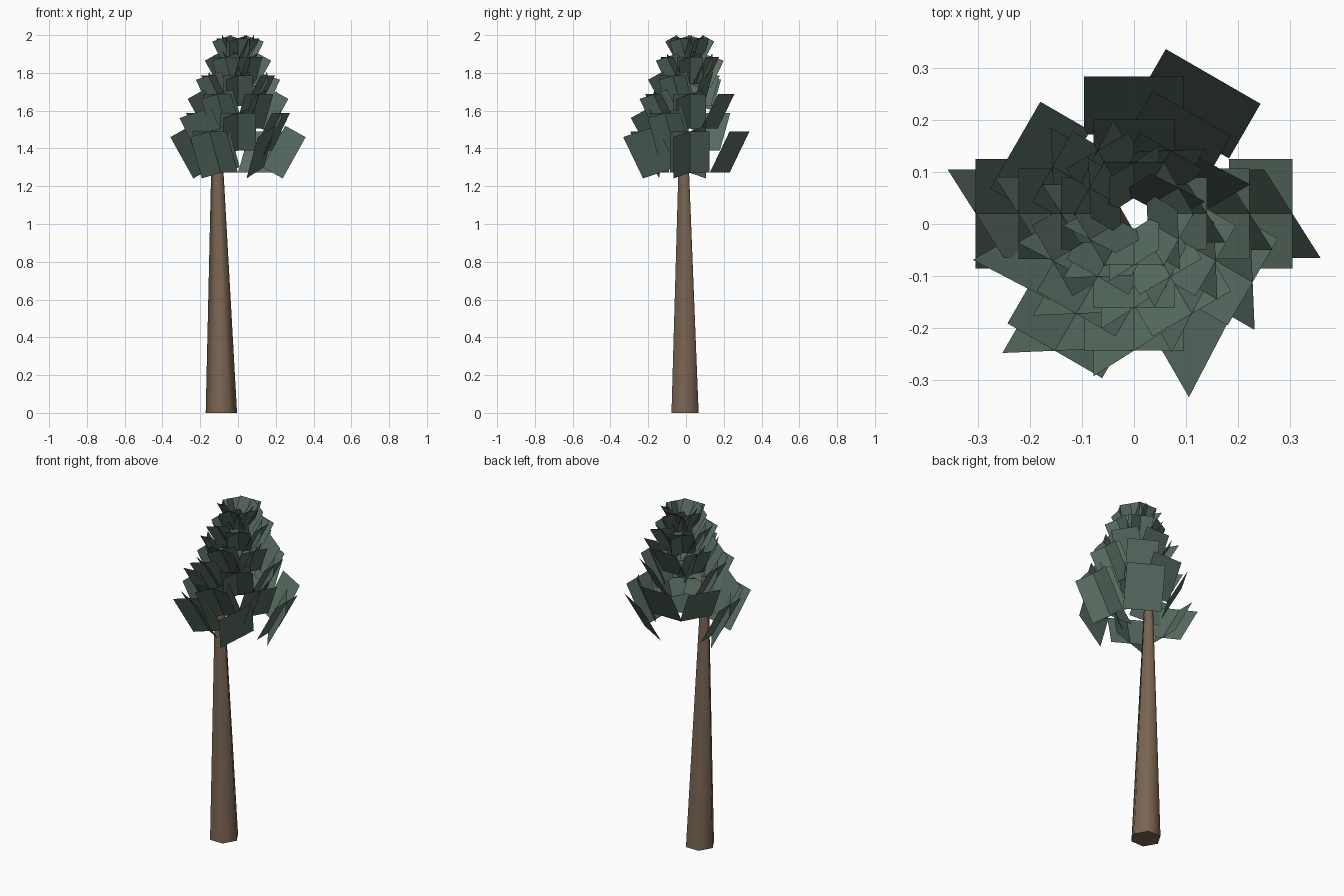
import bpy, bmesh
from math import radians, sin, cos
from mathutils import Vector, Matrix

cube = bpy.data.objects.get("Cube")
if cube:
    bpy.data.objects.remove(cube)


def make_material(name, color):
    mat = bpy.data.materials.new(name)
    mat.use_nodes = True
    mat.diffuse_color = (*color, 1)
    bsdf = next(n for n in mat.node_tree.nodes if n.type == 'BSDF_PRINCIPLED')
    bsdf.inputs["Base Color"].default_value = (*color, 1)
    return mat


def make_object(name, bm, mat):
    mesh = bpy.data.meshes.new(name)
    bm.to_mesh(mesh)
    bm.free()
    mesh.materials.append(mat)
    obj = bpy.data.objects.new(name, mesh)
    bpy.context.collection.objects.link(obj)
    return obj


bark = make_material("bark brown", (0.195, 0.130, 0.086))
needles = make_material("needle green", (0.098, 0.152, 0.122))

# Trunk: leaning, tapered six-sided column
BASE = Vector((-0.088, -0.005, 0))
TIP = Vector((-0.115, -0.014, 1.6))
bm = bmesh.new()
bmesh.ops.create_cone(bm, cap_ends=True, segments=6, radius1=0.083,
                      radius2=0.02, depth=TIP.z,
                      matrix=Matrix.Rotation(radians(30), 4, 'Z'))
# Put a corner on the x axis, then shear to the lean
turn = 0 if max(v.co.x for v in bm.verts) > 0.0829 else 30
bmesh.ops.rotate(bm, verts=bm.verts, matrix=Matrix.Rotation(radians(turn), 3, 'Z'))
for v in bm.verts:
    v.co.z += TIP.z / 2
    lean = BASE.lerp(TIP, v.co.z / TIP.z)
    v.co.x += lean.x
    v.co.y += lean.y
for f in bm.faces:
    f.smooth = len(f.verts) == 4
trunk = make_object("trunk", bm, bark)
for e in trunk.data.edges:
    a, b = (trunk.data.vertices[i].co.z for i in e.vertices)
    e.use_edge_sharp = abs(a - b) < 0.01


# Foliage: tiers of flat cards flaring outward, some twisted about their length
AXIS = Vector((0, 0.02, 0))
SLOPE = radians(61)
TIERS = 6
ALL = (0, 60, 120, 180, 240, 300)
# Directions left out per tier: (level cards, twisted cards)
GAPS = {0: ((120, 300), (60, 120)),
        1: ((30, 210), (30, 90, 150)),
        2: ((120,), (60, 120)),
        3: ((30,), (90,))}


def add_card(bm, azimuth, twist, outer, top, width, length):
    out = Vector((cos(azimuth), sin(azimuth), 0))
    side = Vector((-sin(azimuth), cos(azimuth), 0))
    along = out * cos(SLOPE) + Vector((0, 0, sin(SLOPE)))
    normal = Vector((0, 0, cos(SLOPE))) - out * sin(SLOPE)
    across = side * cos(twist) + normal * sin(twist)
    upper = AXIS + out * outer + Vector((0, 0, top))
    lower = upper - along * length
    half = across * width / 2
    bm.faces.new([bm.verts.new(p) for p in
                  (lower - half, lower + half, upper + half, upper - half)])


for tier in range(TIERS):
    t = tier / (TIERS - 1)
    size = 1 - 0.43 * t
    bm = bmesh.new()
    for twist, gaps in zip((0, 36), GAPS.get(tier, ((), ()))):
        for step in ALL:
            angle = step + 30 * (tier % 2)
            if angle not in gaps:
                add_card(bm, radians(angle), radians(twist), 0.304 - 0.205 * t,
                         1.49 + 0.493 * t, 0.21 * size, 0.25 * size)
    make_object(f"foliage_tier_{tier + 1}", bm, needles)
